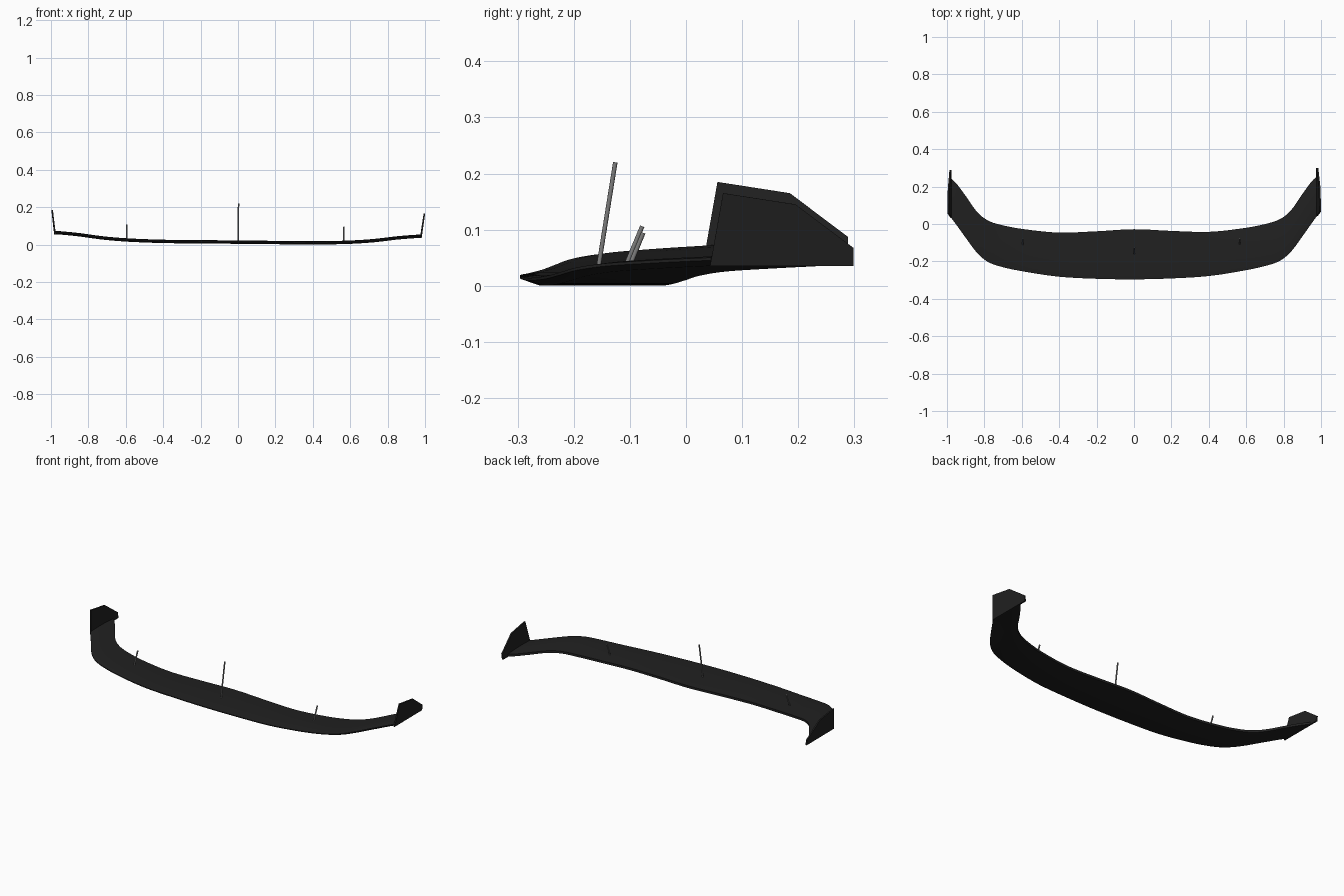
import bpy, bmesh, math
from mathutils import Vector, Matrix

if "Cube" in bpy.data.objects:
    bpy.data.objects.remove(bpy.data.objects["Cube"])


def material(name, c):
    m = bpy.data.materials.new(name)
    m.diffuse_color = (*c, 1)
    m.use_nodes = True
    m.node_tree.nodes["Principled BSDF"].inputs["Base Color"].default_value = m.diffuse_color
    return m


BLACK = material("matte black", (0.015, 0.015, 0.015))
GREY = material("rod grey", (0.2, 0.2, 0.2))
# the whole part sits slightly rolled and turned
TILT = Matrix.Rotation(0.005, 4, 'Z') @ Matrix.Rotation(0.01, 4, 'Y')


def finish(name, bm, mat, angle=35):
    bmesh.ops.recalc_face_normals(bm, faces=bm.faces[:])
    bmesh.ops.transform(bm, matrix=TILT, verts=bm.verts[:])
    me = bpy.data.meshes.new(name)
    bm.to_mesh(me)
    bm.free()
    ob = bpy.data.objects.new(name, me)
    bpy.context.collection.objects.link(ob)
    me.materials.append(mat)
    bpy.ops.object.select_all(action='DESELECT')
    bpy.context.view_layer.objects.active = ob
    ob.select_set(True)
    bpy.ops.object.shade_smooth_by_angle(angle=math.radians(angle))
    return ob


def spline(points, steps):
    p = [Vector(q) for q in points]
    out = []
    for i in range(len(p) - 1):
        a, b, c, d = p[max(i - 1, 0)], p[i], p[i + 1], p[min(i + 2, len(p) - 1)]
        for s in range(steps):
            t = s / steps
            out.append(0.5 * (2 * b + (c - a) * t + (2 * a - 5 * b + 4 * c - d) * t * t
                              + (3 * b - a - 3 * c + d) * t ** 3))
    return out + [p[-1]]


# Splitter blade: x, front y, rear y, underside z along half the span
half = [(0, -0.296, -0.028, 0.004), (0.2, -0.292, -0.038, 0.004),
        (0.4, -0.28, -0.044, 0.004), (0.58, -0.253, -0.026, 0.009),
        (0.7, -0.228, -0.004, 0.017), (0.78, -0.2, 0.022, 0.026),
        (0.84, -0.15, 0.07, 0.034), (0.9, -0.07, 0.155, 0.04),
        (0.95, 0.0, 0.222, 0.044), (0.98, 0.04, 0.25, 0.046)]
full = [(-x, f, r, z) for x, f, r, z in half[:0:-1]] + half
# cross-section: chord fraction, height above underside
section = [(0.1, 0), (0, 0.009), (0, 0.014), (0.1, 0.017), (0.4, 0.018),
           (0.7, 0.017), (1, 0.013), (1, 0.0)]
bm = bmesh.new()
rings = []
for q in spline(full, 5):
    x, f, r, z = q
    rings.append([bm.verts.new((x, f + (r - f) * c, z + h)) for c, h in section])
n = len(section)
for a, b in zip(rings, rings[1:]):
    for k in range(n):
        bm.faces.new((a[k], a[(k + 1) % n], b[(k + 1) % n], b[k]))
bm.faces.new(rings[0])
bm.faces.new(rings[-1])
finish("splitter_blade", bm, BLACK)

# End plates leaning outwards
outline = [(0.038, 0.045), (0.294, 0.045), (0.294, 0.077), (0.19, 0.155), (0.061, 0.175)]
for side, label in ((-1, "left"), (1, "right")):
    bm = bmesh.new()
    loops = []
    for off in (0, -0.008):
        loops.append([bm.verts.new((side * (0.982 + off + 0.017 * (z - 0.045) / 0.13), y, z))
                      for y, z in outline])
    bm.faces.new(loops[0])
    bm.faces.new(loops[1])
    for k in range(5):
        j = (k + 1) % 5
        bm.faces.new((loops[0][k], loops[0][j], loops[1][j], loops[1][k]))
    finish(label + "_end_plate", bm, BLACK, 20)


# Support rods
def rod(name, x, bottom, top, radius=0.004):
    a, b = Vector((x, *bottom)), Vector((x, *top))
    d = b - a
    bm = bmesh.new()
    m = Matrix.Translation((a + b) / 2) @ d.to_track_quat('Z', 'Y').to_matrix().to_4x4()
    bmesh.ops.create_cone(bm, cap_ends=True, segments=12, radius1=radius, radius2=radius,
                          depth=d.length, matrix=m)
    finish(name, bm, GREY)


rod("centre_rod", 0, (-0.16, 0.008), (-0.126, 0.22))
rod("left_rod", -0.595, (-0.111, 0.014), (-0.075, 0.1))
rod("right_rod", 0.565, (-0.114, 0.014), (-0.079, 0.1))
